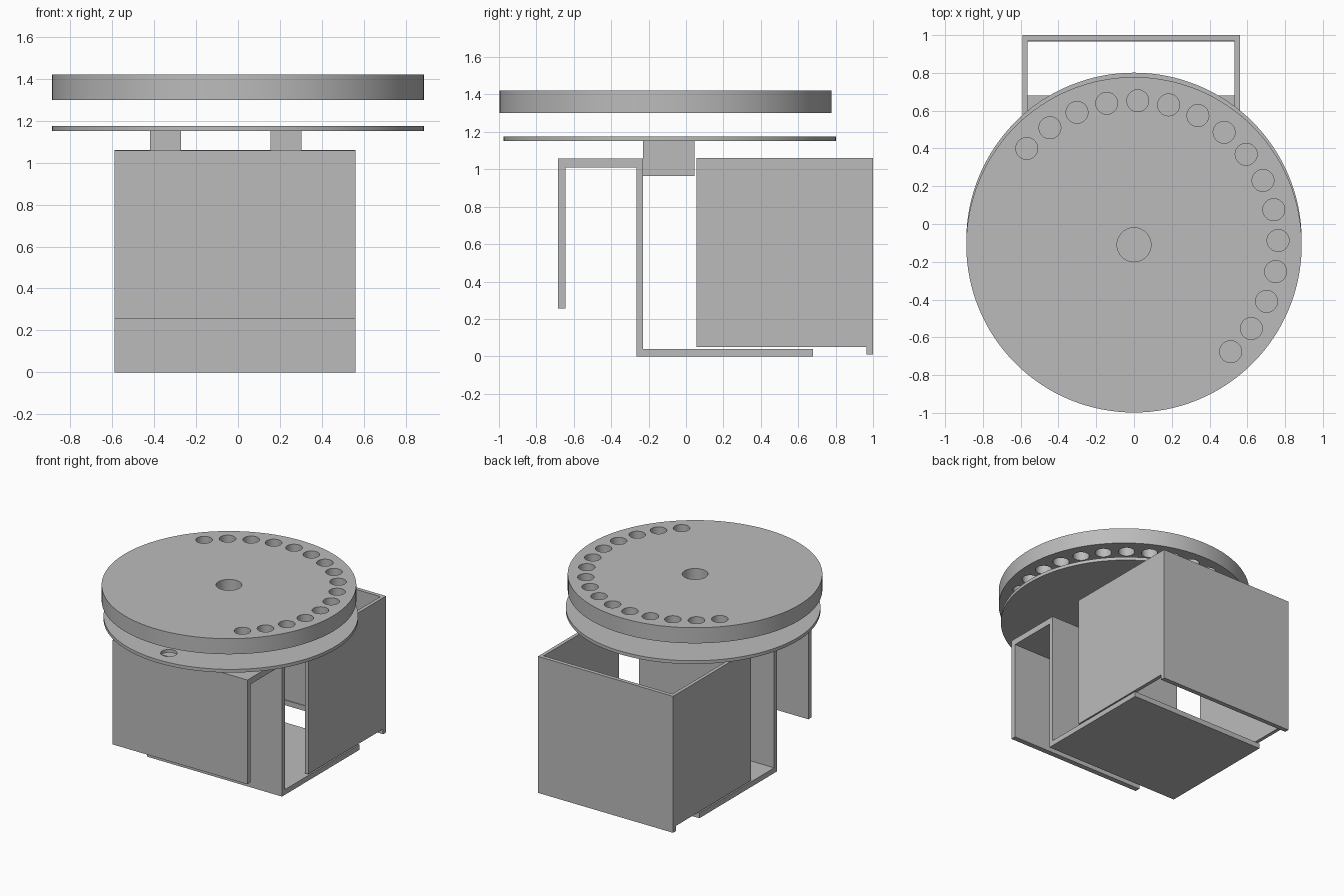
import bpy
import bmesh
from math import cos, sin, radians
from mathutils import Matrix, Vector

old = bpy.data.objects.get("Cube")
if old:
    bpy.data.objects.remove(old, do_unlink=True)

grey = bpy.data.materials.new("plain grey")
grey.use_nodes = True
colour = (0.5, 0.5, 0.5, 1)
grey.diffuse_color = colour
grey.node_tree.nodes["Principled BSDF"].inputs["Base Color"].default_value = colour


def finish(name, bm):
    bmesh.ops.recalc_face_normals(bm, faces=bm.faces)
    mesh = bpy.data.meshes.new(name)
    bm.to_mesh(mesh)
    bm.free()
    mesh.materials.append(grey)
    obj = bpy.data.objects.new(name, mesh)
    bpy.context.collection.objects.link(obj)
    return obj


def prism(name, outline, axis, low, high):
    """Extrude a closed outline along x (outline in y, z) or z (outline in x, y)."""
    bm = bmesh.new()
    place = (lambda a, b: (low, a, b)) if axis == "x" else (lambda a, b: (a, b, low))
    face = bm.faces.new([bm.verts.new(place(a, b)) for a, b in outline])
    side = bmesh.ops.extrude_face_region(bm, geom=[face])
    shift = Vector((high - low, 0, 0)) if axis == "x" else Vector((0, 0, high - low))
    bmesh.ops.translate(bm, vec=shift,
                        verts=[v for v in side["geom"] if isinstance(v, bmesh.types.BMVert)])
    return finish(name, bm)


def add_cylinder(bm, x, y, radius, low, high, sides):
    bmesh.ops.create_cone(bm, cap_ends=True, segments=sides, radius1=radius, radius2=radius,
                          depth=high - low, matrix=Matrix.Translation((x, y, (low + high) / 2)))


def drilled_disc(name, y, radius, low, high, holes):
    """Round plate with through holes given as (x, y, radius)."""
    bm = bmesh.new()
    add_cylinder(bm, 0, y, radius, low, high, 128)
    disc = finish(name, bm)
    bm = bmesh.new()
    for hx, hy, hr in holes:
        add_cylinder(bm, hx, hy, hr, low - 0.05, high + 0.05, 40)
    cutter = finish(name + "_cutter", bm)
    cutter.hide_render = True
    cut = disc.modifiers.new("holes", "BOOLEAN")
    cut.operation = "DIFFERENCE"
    cut.solver = "EXACT"
    cut.object = cutter
    bpy.ops.object.select_all(action="DESELECT")
    bpy.context.view_layer.objects.active = disc
    disc.select_set(True)
    bpy.ops.object.modifier_apply(modifier=cut.name)
    bpy.data.objects.remove(cutter, do_unlink=True)
    bpy.ops.object.shade_smooth_by_angle(angle=radians(30))


LEFT, RIGHT = 0.56, -0.59

# Rotating tray: centre bore and an arc of pockets
tray_y = -0.11
pockets = [(0, tray_y, 0.09)]
for i in range(16):
    a = radians(138.1 - 12.4 * i)
    pockets.append((0.763 * cos(a), tray_y + 0.763 * sin(a), 0.058))
drilled_disc("tray_disc", tray_y, 0.888, 1.30, 1.42, pockets)

# Base plate under the tray with one outlet hole at the front
drilled_disc("base_disc", -0.087, 0.888, 1.15, 1.175, [(0, -0.84, 0.058)])

# Mounting blocks
for name, x in (("right_mount", -0.42), ("left_mount", 0.155)):
    prism(name, [(-0.23, 0.965), (0.045, 0.965), (0.045, 1.15), (-0.23, 1.15)],
          "x", x, x + 0.148)

# Folded bracket: front flap, top shelf, upright and floor
prism("folded_bracket",
      [(-0.685, 0.255), (-0.645, 0.255), (-0.645, 1.01), (-0.265, 1.01), (-0.265, 0),
       (0.68, 0), (0.68, 0.04), (-0.23, 0.04), (-0.23, 1.057), (-0.685, 1.057)],
      "x", RIGHT, LEFT)

# Rear cover: two side walls and a back wall
t = 0.027
prism("rear_cover",
      [(RIGHT, 0.055), (RIGHT + t, 0.055), (RIGHT + t, 0.97), (LEFT - t, 0.97),
       (LEFT - t, 0.055), (LEFT, 0.055), (LEFT, 1.0), (RIGHT, 1.0)],
      "z", 0.05, 1.06)

# Lip below the back wall
prism("rear_lip", [(0.965, 0.01), (1.0, 0.01), (1.0, 0.05), (0.965, 0.05)], "x", RIGHT, LEFT)
